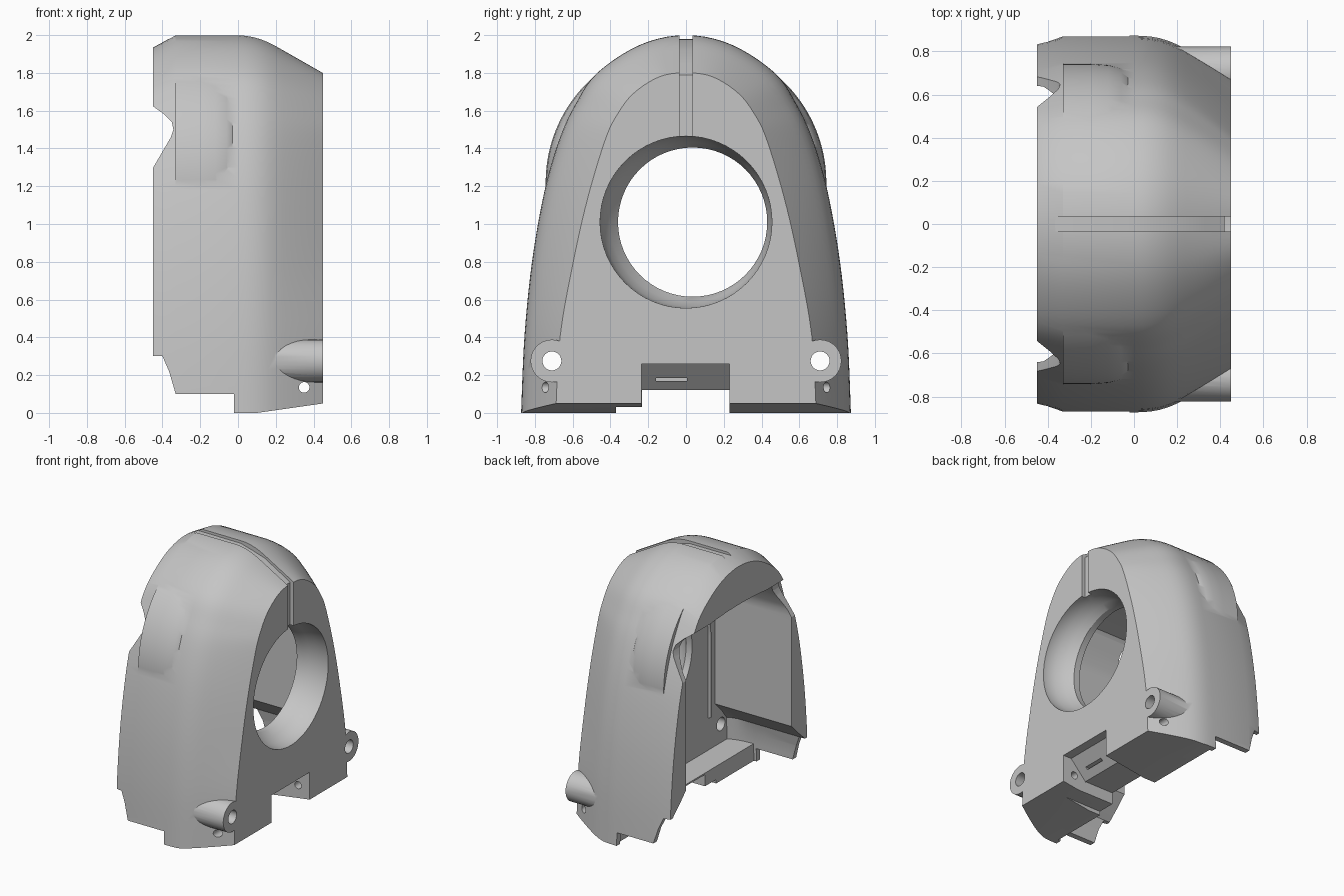
import bpy, bmesh, math
from mathutils import Vector

if "Cube" in bpy.data.objects:
    bpy.data.objects.remove(bpy.data.objects["Cube"])

grey = bpy.data.materials.new("Plain grey")
grey.use_nodes = True
grey.diffuse_color = (0.56, 0.56, 0.56, 1)
grey.node_tree.nodes["Principled BSDF"].inputs["Base Color"].default_value = (0.56, 0.56, 0.56, 1)


def loft(name, rings):
    """Solid through closed rings of equal length."""
    bm = bmesh.new()
    loops = [[bm.verts.new(p) for p in r] for r in rings]
    n = len(rings[0])
    for a, b in zip(loops, loops[1:]):
        for i in range(n):
            j = (i + 1) % n
            bm.faces.new((a[i], a[j], b[j], b[i]))
    bm.faces.new(loops[0][::-1])
    bm.faces.new(loops[-1])
    bmesh.ops.recalc_face_normals(bm, faces=bm.faces)
    me = bpy.data.meshes.new(name)
    bm.to_mesh(me)
    bm.free()
    me.materials.append(grey)
    ob = bpy.data.objects.new(name, me)
    bpy.context.collection.objects.link(ob)
    return ob


def side_prism(name, pts, y0, y1):
    return loft(name, [[(x, y, z) for x, z in pts] for y in (y0, y1)])


def box(name, x0, x1, y0, y1, z0, z1):
    return side_prism(name, [(x0, z0), (x1, z0), (x1, z1), (x0, z1)], y0, y1)


def rod(name, axis, start, end, a, b, r):
    """Cylinder along x (a=y, b=z) or along y (a=x, b=z)."""
    rings = []
    for s in (start, end):
        ring = []
        for i in range(32):
            t = math.tau * i / 32
            u, v = a + r * math.cos(t), b + r * math.sin(t)
            ring.append((s, u, v) if axis == "x" else (u, s, v))
        rings.append(ring)
    return loft(name, rings)


def combine(target, other, operation):
    mod = target.modifiers.new("Cut", "BOOLEAN")
    mod.operation = operation
    mod.solver = "EXACT"
    mod.object = other
    bpy.context.view_layer.objects.active = target
    bpy.ops.object.modifier_apply(modifier=mod.name)
    bpy.data.objects.remove(other)


def arch(half):
    """Smooth symmetric arch through half-profile points (y, z)."""
    pts = [Vector(p) for p in half]
    pts += [Vector((-p.x, p.y)) for p in pts[-2::-1]]
    pts = [2 * pts[0] - pts[1]] + pts + [2 * pts[-1] - pts[-2]]
    out = []
    for p, q, r, s in zip(pts, pts[1:], pts[2:], pts[3:]):
        for k in range(5):
            t = k / 5
            out.append(0.5 * (2 * q + (r - p) * t + (2 * p - 5 * q + 4 * r - s) * t ** 2
                              + (3 * q - p - 3 * r + s) * t ** 3))
    return out + [pts[-2]]


BODY = arch([(.876, -.1), (.873, 0), (.855, .41), (.814, .81), (.748, 1.18), (.67, 1.45),
             (.587, 1.63), (.47, 1.8), (.24, 1.95), (0, 2)])
FACE = arch([(.695, -.1), (.69, 0), (.666, .41), (.595, .81), (.52, 1.14), (.43, 1.44),
             (.37, 1.57), (.28, 1.69), (.14, 1.78), (0, 1.8)])


def taper(x):
    """Blend from body to face: eased start, then straight."""
    return 2.86 * (x * x / .4 if x < .2 else x - .1)


def section(x, t=0, sy=1, sz=1):
    ring = []
    for a, b in zip(BODY, FACE):
        ring.append((x, (a.x + (b.x - a.x) * t ** 1.2) * sy, (a.y + (b.y - a.y) * t) * sz))
    return ring


def cavity(x, t=0, floor=-1):
    """Inner section: upright walls flared at the foot, low crowned ceiling."""
    ring = []
    for _, y, z in section(x, t, .95, .93):
        if z > floor:
            wall = .64 + 1.1 * max(0, .45 - z)
            ring.append((x, max(-wall, min(wall, y)), min(z, 1.64 - .15 * y * y)))
    return ring


# Outer body, tapering towards the flat face
steps = [i * .04 for i in range(13)]
shell = loft("housing_shell", [section(-.45, 0, .967, .967), section(-.33)]
             + [section(x, taper(x)) for x in steps])


# Rounded side bulges
def dome(x, r):
    a0, a1 = math.asin(-.02 / .742), math.asin(.58 / .742)
    right = [a0 + (a1 - a0) * i / 20 for i in range(21)]
    return [(x, r * math.cos(a), 1.22 + r * math.sin(a))
            for a in right + [math.pi - a for a in right[::-1]]]


combine(shell, loft("bulge", [dome(-.33, .743), dome(-.2, .743), dome(-.12, .738), dome(-.06, .725),
                              dome(-.03, .71), dome(-.01, .69), dome(0, .65)]), "UNION")

# Screw bosses
for s in (-1, 1):
    combine(shell, rod("boss", "x", .1, .47, s * .71, .275, .113), "UNION")

# Side outline: stepped lower edge and notched open end
outline = [(-.46, 2.1), (.45, 2.1), (.45, .05), (.1, 0), (-.02, 0), (-.02, .1), (-.33, .1),
           (-.365, .22), (-.4, .3), (-.46, .3), (-.46, 1.28), (-.355, 1.46), (-.342, 1.5),
           (-.35, 1.54), (-.39, 1.58), (-.46, 1.63)]
combine(shell, side_prism("outline", outline, -1.2, 1.2), "INTERSECT")

# Hollow interior, floor kept behind the face
combine(shell, loft("open_cavity", [cavity(-.6), cavity(.002)]), "DIFFERENCE")
combine(shell, loft("deep_cavity", [cavity(-.1, 0, .1)]
                    + [cavity(x, taper(x), .1) for x in steps[:6]]), "DIFFERENCE")

# Large flared opening
bore = []
for x, r, y in [(.5, .455, 0), (.42, .455, 0), (.36, .445, .007), (.3, .422, .02),
                (.25, .395, .035), (.1, .395, .035)]:
    bore.append([(x, y + r * math.cos(math.tau * i / 64), 1.01 + r * math.sin(math.tau * i / 64))
                 for i in range(64)])
combine(shell, loft("bore", bore), "DIFFERENCE")

# Groove over the crown and down the face
groove = [(-.37, 2.1), (-.37, 1.98), (0, 1.978), (.1, 1.95), (.2, 1.92), (.33, 1.845),
          (.42, 1.79), (.42, 1.4), (.6, 1.4), (.6, 2.1)]
combine(shell, side_prism("groove", groove, -.034, .034), "DIFFERENCE")

# Screw holes and cross pin hole
for s in (-1, 1):
    combine(shell, rod("screw_hole", "x", .05, .6, s * .71, .275, .05), "DIFFERENCE")
combine(shell, rod("pin_hole", "y", -1.2, 1.2, .35, .135, .028), "DIFFERENCE")

# Lower latch recess with a sloped back, slot and side step
recess = [(.6, .26), (.38, .26), (.24, .11), (.24, -.1), (.6, -.1)]
combine(shell, side_prism("recess", recess, -.235, .23), "DIFFERENCE")
combine(shell, box("recess_gap", -.1, .6, -.234, .229, -.1, .12), "DIFFERENCE")
combine(shell, box("slot", .25, .4, -.16, .005, .168, .184), "DIFFERENCE")
combine(shell, box("step", -.1, .6, -.37, -.2, -.1, .03), "DIFFERENCE")

bpy.ops.object.select_all(action="DESELECT")
shell.select_set(True)
bpy.context.view_layer.objects.active = shell
bpy.ops.object.shade_smooth_by_angle(angle=math.radians(28))

# Raised sealing rib arched around the opening on the inside
curve = bpy.data.curves.new("inner_rib", "CURVE")
curve.dimensions = "3D"
curve.bevel_depth = .014
curve.use_fill_caps = True
path = [(.57, .38)] + [(.57 * math.cos(math.pi * i / 32), 1.01 + .57 * math.sin(math.pi * i / 32))
                       for i in range(33)] + [(-.57, .38)]
spline = curve.splines.new("POLY")
spline.points.add(len(path) - 1)
for point, (y, z) in zip(spline.points, path):
    point.co = (.2, y, z, 1)
curve.materials.append(grey)
rib = bpy.data.objects.new("inner_rib", curve)
bpy.context.collection.objects.link(rib)
